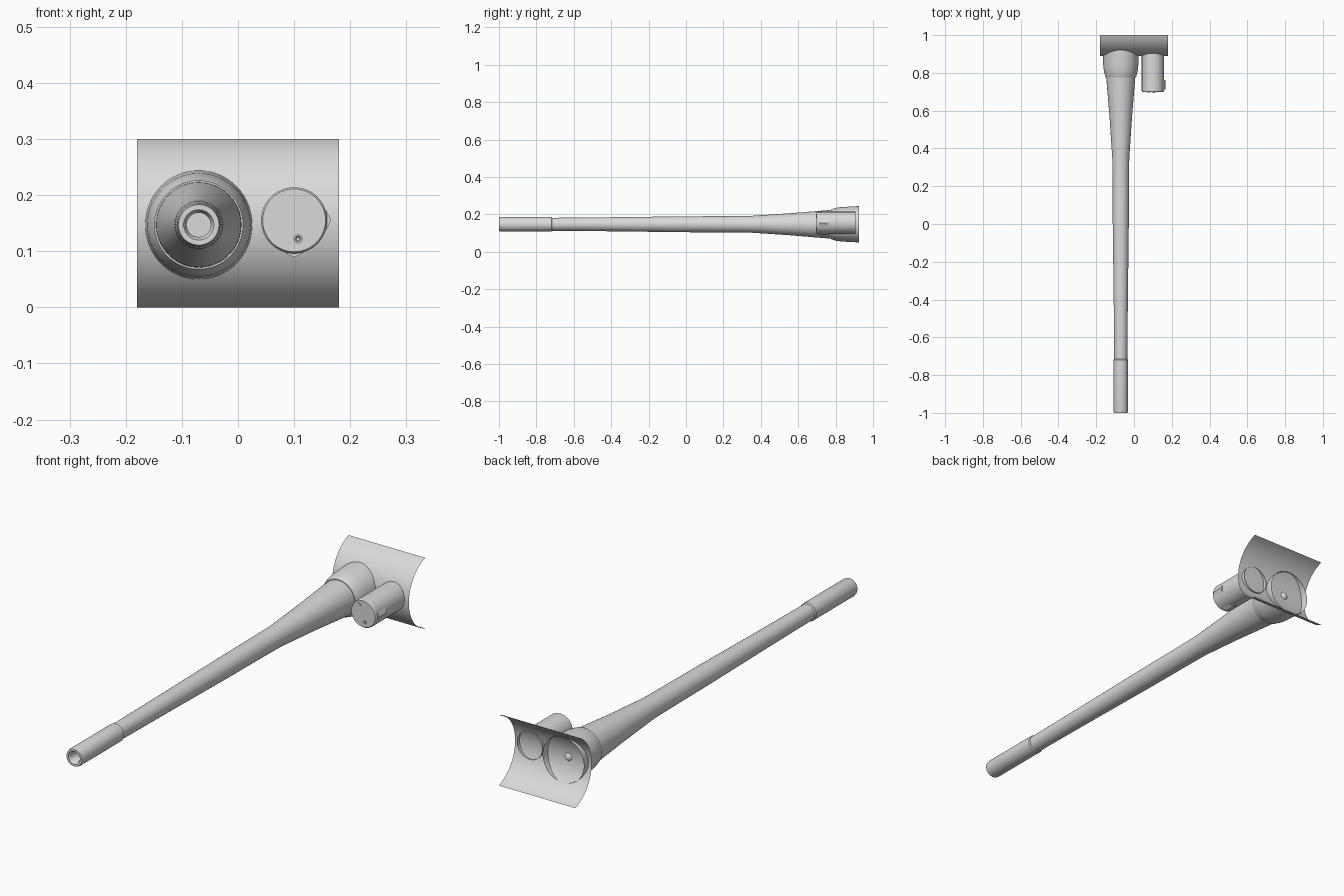
import bpy, bmesh, math

if "Cube" in bpy.data.objects:
    bpy.data.objects.remove(bpy.data.objects["Cube"])

paint = bpy.data.materials.new("grey_paint")
paint.diffuse_color = (0.7, 0.7, 0.7, 1)
paint.use_nodes = True
paint.node_tree.nodes["Principled BSDF"].inputs["Base Color"].default_value = paint.diffuse_color


def finish(name, bm, angle=30):
    bmesh.ops.remove_doubles(bm, verts=bm.verts, dist=1e-5)
    bmesh.ops.recalc_face_normals(bm, faces=bm.faces)
    me = bpy.data.meshes.new(name)
    bm.to_mesh(me)
    bm.free()
    ob = bpy.data.objects.new(name, me)
    bpy.context.collection.objects.link(ob)
    me.materials.append(paint)
    bpy.ops.object.select_all(action='DESELECT')
    ob.select_set(True)
    bpy.context.view_layer.objects.active = ob
    bpy.ops.object.shade_smooth_by_angle(angle=math.radians(angle))
    return ob


def lathe(name, cx, cz, profile, n=48):
    """Spin (y, radius) points around an axis parallel to y."""
    bm = bmesh.new()
    rings = []
    for y, r in profile:
        if r == 0:
            rings.append([bm.verts.new((cx, y, cz))] * n)
        else:
            rings.append([bm.verts.new((cx + r * math.cos(2 * math.pi * i / n), y,
                                        cz + r * math.sin(2 * math.pi * i / n)))
                          for i in range(n)])
    for a, b in zip(rings, rings[1:]):
        for i in range(n):
            j = (i + 1) % n
            bm.faces.new(list(dict.fromkeys((a[i], a[j], b[j], b[i]))))
    return finish(name, bm)


# Curved shield: thin sheet bent around the x axis
R, YC = 0.1573, 1.0473
half = math.asin(0.15 / R)
bm = bmesh.new()
prev = None
for i in range(33):
    t = -half + 2 * half * i / 32
    row = [bm.verts.new((x, YC - R * math.cos(t), 0.15 + R * math.sin(t)))
           for x in (-0.18, 0.18)]
    if prev:
        bm.faces.new((prev[0], prev[1], row[1], row[0]))
    prev = row
finish("curved_shield", bm)

# Barrel group
BX, BZ = -0.07, 0.147
lathe("barrel_collar", BX, BZ,
      [(0.924, 0.097), (0.83, 0.092), (0.805, 0.088), (0.782, 0.082),
       (0.775, 0.079), (0.775, 0.07)], 64)
lathe("barrel", BX, BZ,
      [(0.785, 0.0765), (0.76, 0.0755), (0.56, 0.059), (0.35, 0.045), (0.2, 0.0435),
       (0.0, 0.0425), (-0.4, 0.0375), (-0.725, 0.0345)])
lathe("muzzle_sleeve", BX, BZ,
      [(-0.715, 0.034), (-0.72, 0.0385), (-0.99, 0.0385), (-1.0, 0.036),
       (-1.0, 0.027), (-0.99, 0.0215), (-0.93, 0.0215), (-0.93, 0)])
lathe("bore_end", BX, BZ, [(0.885, 0.022), (0.91, 0)], 12)

# Sight housing beside the barrel
SX, SZ, SR = 0.1, 0.155, 0.059
lathe("sight_housing", SX, SZ,
      [(0.905, SR), (0.703, SR), (0.698, SR - 0.003), (0.698, 0)])
lathe("sight_plug", 0.078, 0.189,
      [(0.699, 0.009), (0.696, 0.009), (0.696, 0)], 24)
lathe("sight_socket", 0.107, 0.122,
      [(0.699, 0.008), (0.694, 0.008), (0.694, 0.005), (0.6975, 0.003), (0.6975, 0)], 24)

# Small wedge ridges on the right and underside of the housing
for name, ang in (("right_ridge", 0), ("lower_ridge", -math.pi / 2)):
    bm = bmesh.new()
    ends = []
    for y in (0.712, 0.762):
        ends.append([bm.verts.new((SX + r * math.cos(ang) - t * math.sin(ang), y,
                                   SZ + r * math.sin(ang) + t * math.cos(ang)))
                     for r, t in ((SR - 0.002, -0.018), (SR + 0.007, 0),
                                  (SR - 0.002, 0.018))])
    a, b = ends
    bm.faces.new(a)
    bm.faces.new(b)
    for i in range(3):
        j = (i + 1) % 3
        bm.faces.new((a[i], a[j], b[j], b[i]))
    finish(name, bm, 15)
